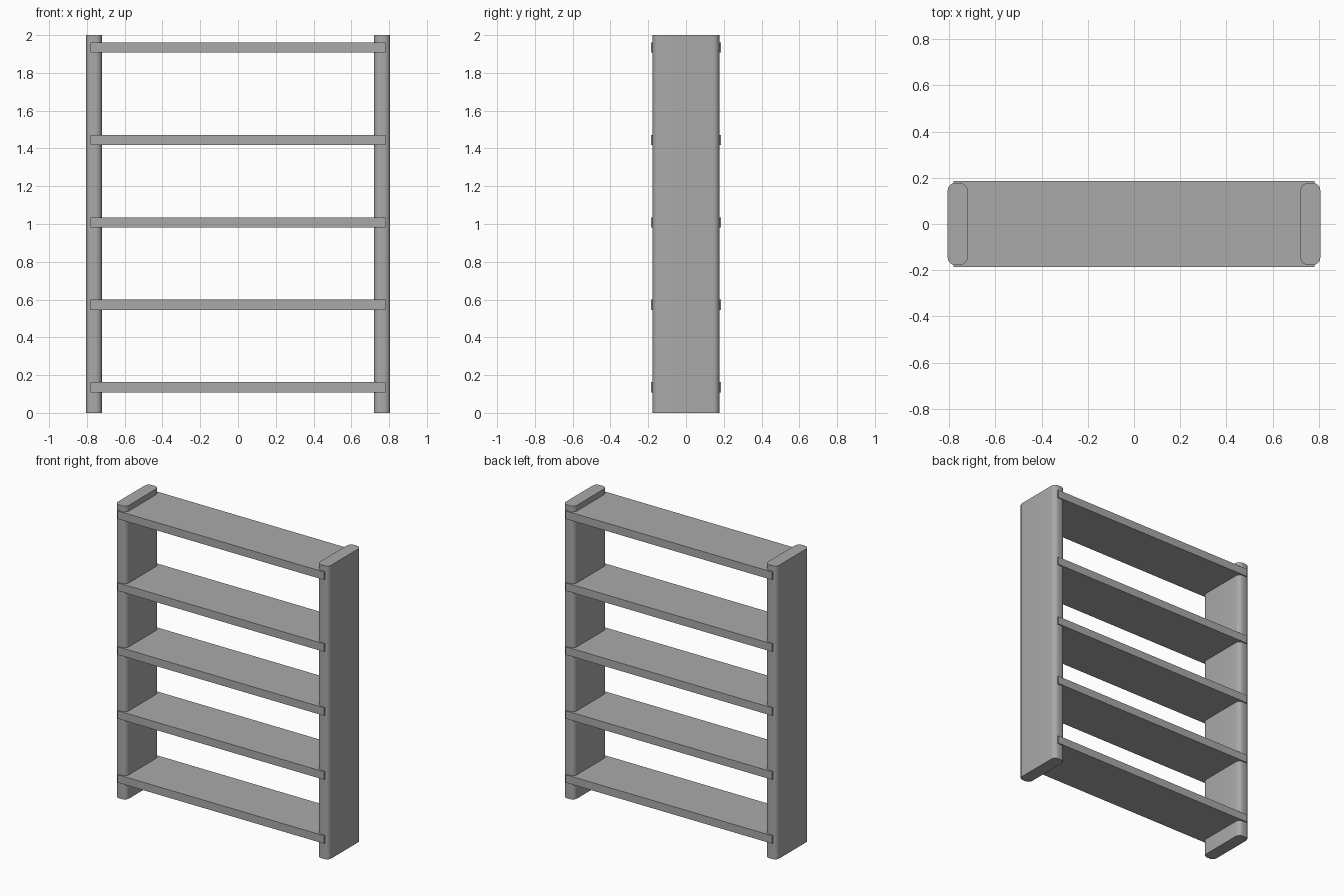
import bpy, bmesh

if "Cube" in bpy.data.objects:
    bpy.data.objects.remove(bpy.data.objects["Cube"])

grey = bpy.data.materials.new("plain grey")
grey.diffuse_color = (0.4, 0.4, 0.4, 1)
grey.use_nodes = True
grey.node_tree.nodes["Principled BSDF"].inputs["Base Color"].default_value = grey.diffuse_color


def box(name, size, centre, radius=0.0, segments=6):
    """Box with optionally rounded vertical edges."""
    bm = bmesh.new()
    bmesh.ops.create_cube(bm, size=1)
    bmesh.ops.scale(bm, vec=size, verts=bm.verts)
    if radius:
        upright = [e for e in bm.edges
                   if abs(e.verts[0].co.z - e.verts[1].co.z) > 0.001]
        bmesh.ops.bevel(bm, geom=upright, offset=radius, segments=segments,
                        profile=0.5, affect='EDGES')
    mesh = bpy.data.meshes.new(name)
    bm.to_mesh(mesh)
    bm.free()
    mesh.materials.append(grey)
    ob = bpy.data.objects.new(name, mesh)
    ob.location = centre
    bpy.context.collection.objects.link(ob)
    bpy.ops.object.select_all(action='DESELECT')
    ob.select_set(True)
    bpy.context.view_layer.objects.active = ob
    bpy.ops.object.shade_smooth_by_angle()
    return ob


# Side panels with rounded upright edges
for side, x in (("left", -0.763), ("right", 0.763)):
    box(side + "_side_panel", (0.086, 0.354, 2.0), (x, 0, 1.0), 0.032)

# Shelves, slightly deeper than the side panels
for i, z in enumerate((0.136, 0.572, 1.008, 1.444, 1.934)):
    box(f"shelf_{i + 1}", (1.56, 0.371, 0.054), (0, 0, z))
